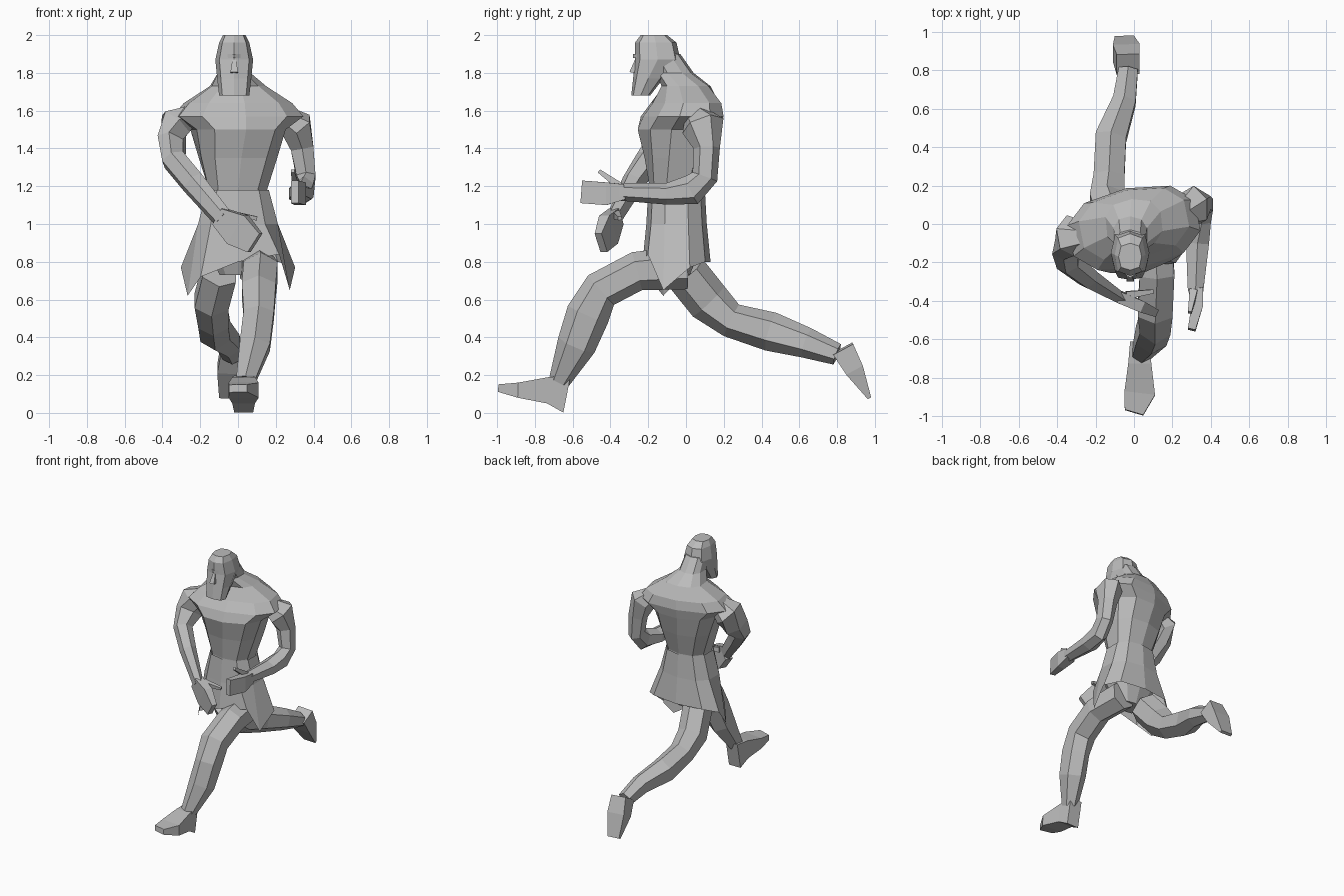
import bpy
import bmesh
import math
from mathutils import Vector

default_cube = bpy.data.objects.get("Cube")
if default_cube:
    bpy.data.objects.remove(default_cube, do_unlink=True)

# Single clay grey material
clay = bpy.data.materials.new("clay_grey")
clay.use_nodes = True
grey = (.5, .5, .5, 1)
clay.diffuse_color = grey
clay.node_tree.nodes["Principled BSDF"].inputs["Base Color"].default_value = grey


def loft(name, rings, capped=True):
    """Bridge equal sized point rings into one flat shaded object."""
    bm = bmesh.new()
    loops = [[bm.verts.new(point) for point in ring] for ring in rings]
    for low, high in zip(loops, loops[1:]):
        for i in range(len(low)):
            bm.faces.new((low[i - 1], low[i], high[i], high[i - 1]))
    if capped:
        bm.faces.new(loops[0])
        bm.faces.new(loops[-1])
    bmesh.ops.recalc_face_normals(bm, faces=bm.faces[:])
    mesh = bpy.data.meshes.new(name)
    bm.to_mesh(mesh)
    bm.free()
    mesh.materials.append(clay)
    obj = bpy.data.objects.new(name, mesh)
    bpy.context.scene.collection.objects.link(obj)


def soft_power(value, power):
    return math.copysign(abs(value) ** power, value)


def body_ring(z, cx, cy, half_width, half_depth, yaw=0, sides=10, power=.8):
    """Horizontal boxy ring that starts at the front and turns to the right."""
    ring = []
    for i in range(sides):
        angle = math.tau * i / sides
        u = -half_width * soft_power(math.sin(angle), power)
        v = -half_depth * soft_power(math.cos(angle), power)
        ring.append((cx + u * math.cos(yaw) - v * math.sin(yaw),
                     cy + u * math.sin(yaw) + v * math.cos(yaw), z))
    return ring


def limb(name, stations, side=(1, 0, 0), sides=6):
    """Tapering tube; each station is x, y, z, side radius, depth radius."""
    centres = [Vector(station[:3]) for station in stations]
    corner_scale = 1 / math.cos(math.pi / sides)
    rings = []
    for i, (x, y, z, side_radius, depth_radius) in enumerate(stations):
        before = centres[max(i - 1, 0)]
        after = centres[min(i + 1, len(centres) - 1)]
        tangent = (after - before).normalized()
        depth = tangent.cross(Vector(side)).normalized()
        width = depth.cross(tangent).normalized()
        ring = []
        for k in range(sides):
            angle = math.tau * (k + .5) / sides
            offset = (width * math.cos(angle) * side_radius
                      + depth * math.sin(angle) * depth_radius)
            ring.append(centres[i] + offset * corner_scale)
        rings.append(ring)
    loft(name, rings)


# Torso twisted at the shoulders, rising into trapezius and neck
torso_stations = [
    (.73, 0, -.05, .1, .07),
    (.9, 0, -.05, .19, .14),
    (1.18, 0, -.05, .16, .14),
    (1.35, 0, -.04, .21, .18, .1),
    (1.5, 0, -.04, .25, .22, .2),
    (1.57, 0, -.02, .35, .21, .2),
    (1.64, 0, 0, .29, .18, .2),
    (1.73, 0, 0, .15, .13, .1),
    (1.8, -.02, -.06, .09, .1),
    (1.9, -.02, -.12, .08, .09),
]
loft("torso", [body_ring(*station) for station in torso_stations])

# Loin cloth: a flared ring whose hem varies in height and narrows where it hangs low
hem_heights = [.8, .72, .62, .77, .8, .8, .8, .77, .65, .84]
flare = body_ring(0, 0, -.05, .31, .18)
loft("loin_cloth", [
    body_ring(1.18, 0, -.05, .17, .15),
    body_ring(1, 0, -.05, .22, .16),
    [(x * (.4 + .8 * height), y, height)
     for (x, y, z), height in zip(flare, hem_heights)],
], capped=False)

# Head from beard to crown: height, depth centre, half width, half depth
head_stations = [
    (1.68, -.24, .08, .05),
    (1.77, -.2, .09, .08),
    (1.87, -.15, .1, .12),
    (1.96, -.16, .08, .11),
    (2, -.17, .06, .07),
]
loft("head", [body_ring(z, -.02, cy, width, depth, sides=8, power=.7)
              for z, cy, width, depth in head_stations])
limb("nose", [(-.02, -.26, 1.87, .01, .01), (-.02, -.27, 1.8, .02, .03)], sides=4)
limb("brow", [(x, y, 1.89, .01, .01)
              for x, y in ((-.08, -.23), (-.02, -.27), (.04, -.23))],
     side=(0, 1, 0), sides=4)

# Left arm, bent sharply with the forearm level
limb("left_arm", [
    (.22, .04, 1.59, .04, .05),
    (.31, .09, 1.52, .08, .1),
    (.34, .11, 1.4, .06, .06),
    (.36, .1, 1.25, .05, .06),
    (.35, .03, 1.18, .05, .07),
    (.33, -.1, 1.16, .06, .05),
    (.32, -.35, 1.17, .04, .04),
])
limb("left_hand", [
    (.32, -.33, 1.17, .04, .04),
    (.33, -.42, 1.16, .03, .06),
    (.3, -.55, 1.17, .02, .06),
], sides=4)
limb("left_thumb", [(.31, -.35, 1.2, .02, .02), (.29, -.46, 1.28, .01, .01)], sides=4)

# Right arm, swinging across the body
across = (.5, 1, 0)
limb("right_arm", [
    (-.22, -.05, 1.6, .05, .04),
    (-.33, -.06, 1.53, .1, .08),
    (-.35, -.11, 1.43, .09, .06),
    (-.34, -.2, 1.34, .06, .06),
    (-.24, -.28, 1.22, .05, .06),
    (-.08, -.38, 1.03, .03, .05),
], across)
limb("right_hand", [
    (-.1, -.37, 1.04, .03, .05),
    (0, -.41, .97, .03, .09),
    (.09, -.45, .9, .02, .06),
], across, sides=4)
limb("right_thumb", [(-.04, -.37, 1.05, .02, .02), (.1, -.35, 1.03, .01, .01)],
     across, sides=4)

# Left leg striding forward
limb("left_leg", [
    (.1, 0, .77, .09, .1),
    (.12, -.26, .75, .09, .09),
    (.11, -.45, .65, .09, .09),
    (.11, -.52, .52, .08, .1),
    (.09, -.58, .36, .08, .09),
    (.04, -.67, .17, .05, .05),
])
limb("left_foot", [
    (.03, -.63, .1, .05, .1),
    (.03, -.73, .12, .06, .07),
    (.03, -.88, .12, .08, .04),
    (0, -.98, .13, .05, .02),
], sides=4)

# Right leg trailing behind
limb("right_leg", [
    (-.1, 0, .74, .09, .1),
    (-.14, .12, .59, .09, .1),
    (-.13, .24, .49, .08, .08),
    (-.12, .45, .43, .08, .09),
    (-.05, .64, .37, .06, .07),
    (-.03, .8, .31, .05, .05),
])
limb("right_foot", [
    (-.03, .83, .34, .06, .06),
    (-.04, .89, .23, .07, .05),
    (-.05, .97, .08, .05, .01),
], sides=4)
